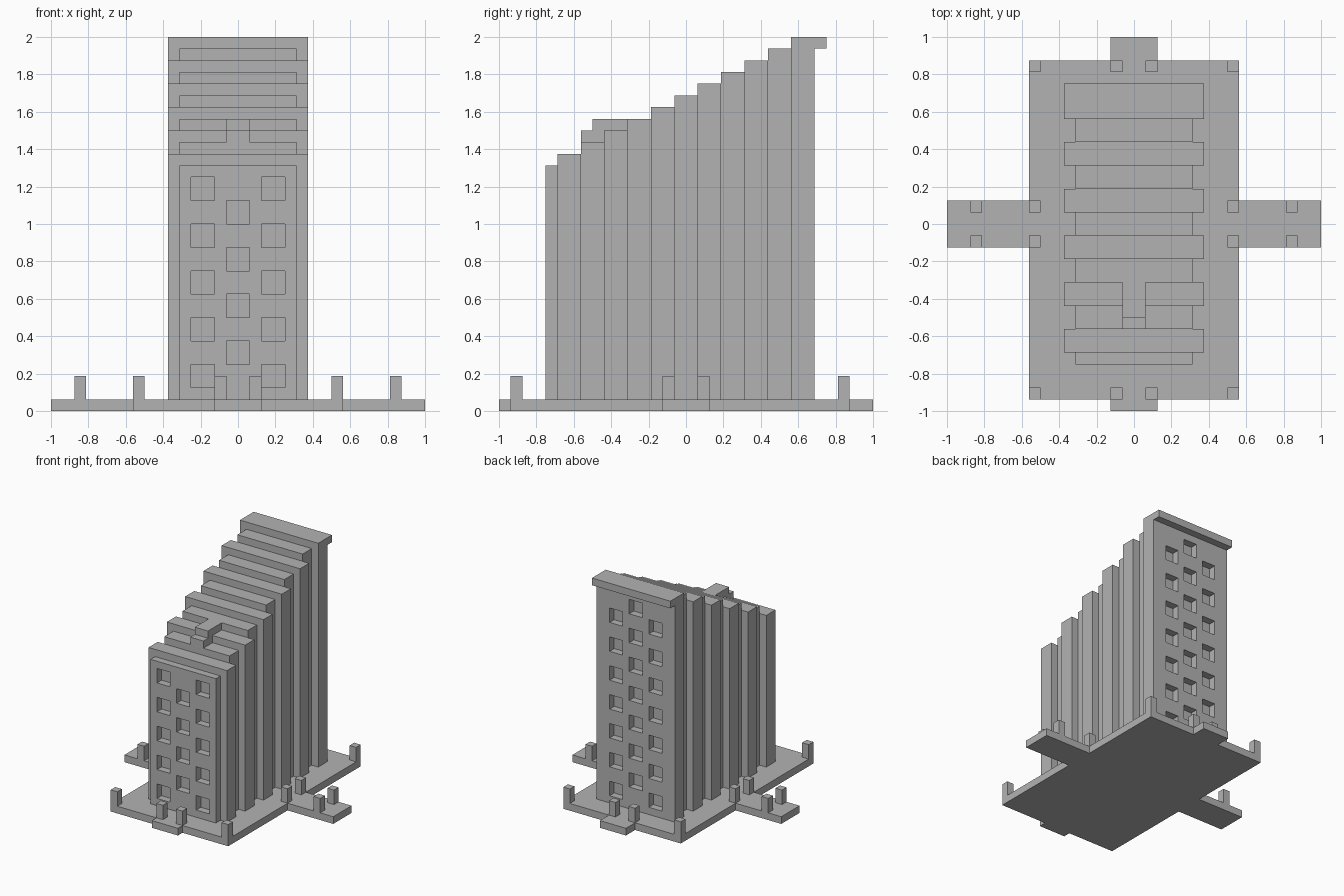
import bpy
import bmesh
from mathutils import Vector

U = 1 / 16  # one block of the building grid

default = bpy.data.objects.get("Cube")
if default:
    bpy.data.objects.remove(default, do_unlink=True)

stone = bpy.data.materials.new("grey stone")
stone.use_nodes = True
GREY = (0.45, 0.45, 0.45, 1)
stone.diffuse_color = GREY
stone.node_tree.nodes["Principled BSDF"].inputs["Base Color"].default_value = GREY


def add_box(bm, x, y, z):
    """Add a box given its (low, high) range on each axis, in blocks."""
    lo, hi = (Vector(c) * U for c in zip(x, y, z))
    verts = bmesh.ops.create_cube(bm, size=1)["verts"]
    for v in verts:
        v.co = (lo + hi) / 2 + v.co * (hi - lo)


def finish(name, bm):
    bmesh.ops.recalc_face_normals(bm, faces=bm.faces[:])
    mesh = bpy.data.meshes.new(name)
    bm.to_mesh(mesh)
    bm.free()
    mesh.materials.append(stone)
    obj = bpy.data.objects.new(name, mesh)
    bpy.context.collection.objects.link(obj)
    return obj


def boxes(name, *ranges):
    bm = bmesh.new()
    for r in ranges:
        add_box(bm, *r)
    return finish(name, bm)


def cut_windows(wall, y, top):
    """Cut staggered square recesses: two side columns and a middle one."""
    cells = []
    for z in range(2, top - 1, 2):
        columns = (-4, 2) if z % 4 == 2 else (-1,)
        cells += [((x, x + 2), y, (z, z + 2)) for x in columns]
    cutter = boxes("window_cutter", *cells)
    cutter.hide_render = True
    mod = wall.modifiers.new("windows", "BOOLEAN")
    mod.operation = "DIFFERENCE"
    mod.solver = "EXACT"
    mod.object = cutter
    bpy.context.view_layer.objects.active = wall
    bpy.ops.object.modifier_apply(modifier=mod.name)
    bpy.data.objects.remove(cutter, do_unlink=True)


# Plinth with a tab on every side: half outline, mirrored and extruded
half = [(2, -16), (2, -15), (9, -15), (9, -2), (16, -2),
        (16, 2), (9, 2), (9, 14), (2, 14), (2, 16)]
outline = half + [(-x, y) for x, y in reversed(half)]
bm = bmesh.new()
base = bm.faces.new([bm.verts.new((x * U, y * U, 0)) for x, y in outline])
raised = bmesh.ops.extrude_face_region(bm, geom=[base])["geom"]
for v in raised:
    if isinstance(v, bmesh.types.BMVert):
        v.co.z = U
finish("plinth", bm)

# Posts at the plinth corners and beside the tabs
spots = [(x, y) for x in (1, 8) for y in (-15, 13)]
spots += [(x, y) for x in (8, 13) for y in (-2, 1)]
for i, (x, y) in enumerate(spots):
    for side, x0 in (("left", x), ("right", -x - 1)):
        boxes(f"post_{side}_{i + 1}", ((x0, x0 + 1), (y, y + 1), (1, 3)))

# Front wall with windows
front_wall = boxes("front_wall", ((-5, 5), (-12, -11), (1, 21)))
cut_windows(front_wall, (-13, -11), 20)

# Alternating wide and narrow ribs, each one block taller than the last
for i in range(10):
    w = 5 if i % 2 else 6
    y = -11 + 2 * i
    boxes(f"tower_rib_{i + 1}", ((-w, w), (y, y + 2), (1, 22 + i)))

# Tall back wall with windows and an overhanging cornice
back_wall = boxes("back_wall", ((-6, 6), (9, 11), (1, 32)))
cut_windows(back_wall, (10, 12), 30)
boxes("back_cornice", ((-6, 6), (11, 12), (31, 32)))

# Small steps on the roof
boxes("roof_step_low", ((-1, 1), (-9, -8), (23, 24)))
boxes("roof_step_high", ((-1, 1), (-8, -7), (23, 25)))
boxes("roof_step_link", ((-1, 1), (-7, -5), (24, 25)))
